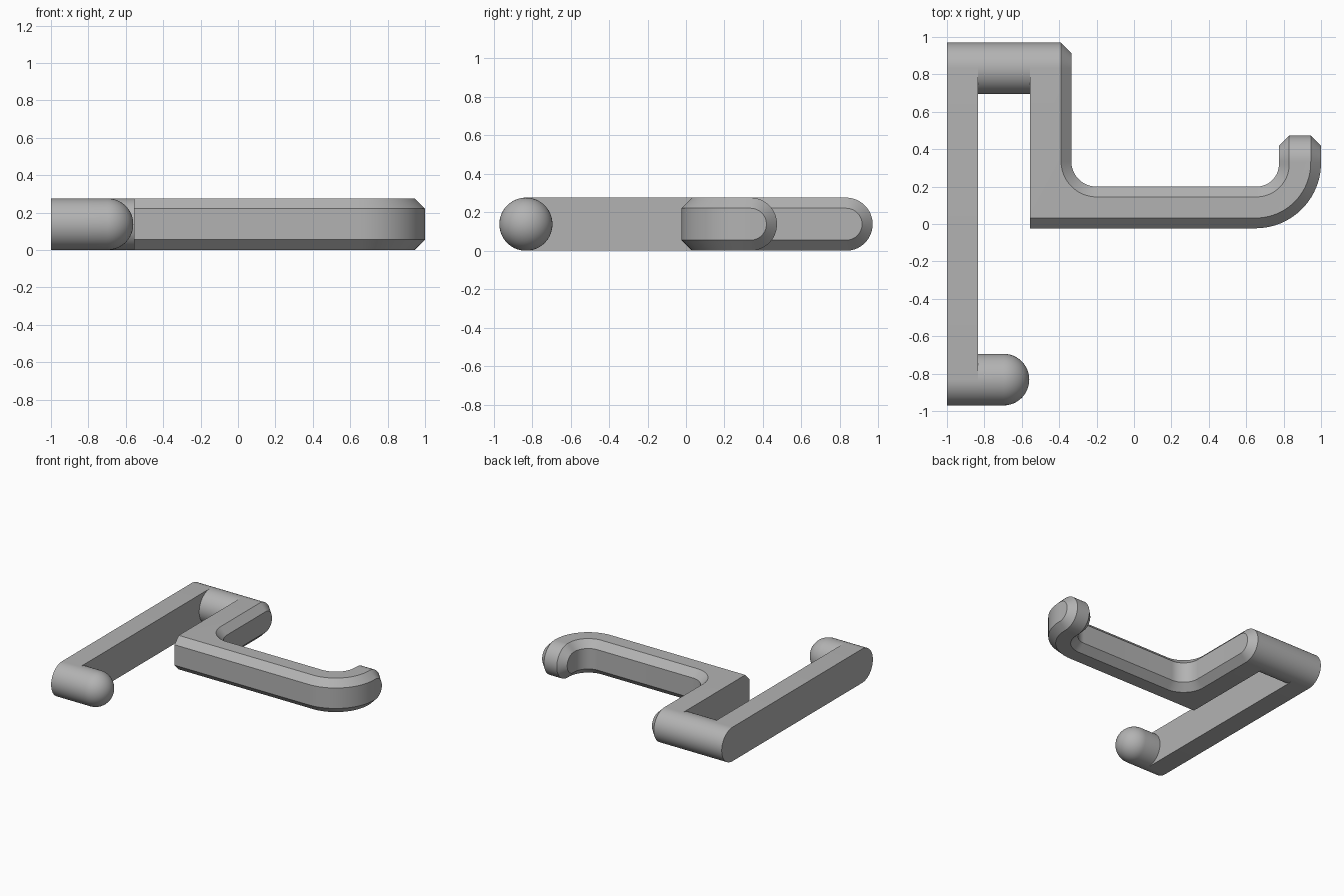
import bpy
import bmesh
import math
from mathutils import Matrix, Vector

if "Cube" in bpy.data.objects:
    bpy.data.objects.remove(bpy.data.objects["Cube"], do_unlink=True)

R = 0.138          # half thickness of every bar
CH = 0.055         # chamfer size
PIN_Y = 0.832      # distance of the pins from the centre
TIP_Y = 0.335      # where the hook tip starts to round off
ARM_L, ARM_R = -0.555, -0.335
TIP_L, TIP_R = 0.775, 1.0

grey = bpy.data.materials.new("plain grey")
grey.use_nodes = True
colour = (0.45, 0.45, 0.45, 1)
grey.diffuse_color = colour
grey.node_tree.nodes["Principled BSDF"].inputs["Base Color"].default_value = colour


def finish(name, bm):
    bmesh.ops.remove_doubles(bm, verts=bm.verts, dist=0.0005)
    bmesh.ops.dissolve_degenerate(bm, edges=bm.edges, dist=0.0005)
    bmesh.ops.recalc_face_normals(bm, faces=bm.faces)
    mesh = bpy.data.meshes.new(name)
    bm.to_mesh(mesh)
    bm.free()
    mesh.materials.append(grey)
    ob = bpy.data.objects.new(name, mesh)
    bpy.context.collection.objects.link(ob)
    bpy.ops.object.select_all(action="DESELECT")
    ob.select_set(True)
    bpy.context.view_layer.objects.active = ob
    bpy.ops.object.shade_smooth_by_angle(angle=math.radians(25))
    return ob


def arc(cx, cy, r, a0, a1, n=20):
    angles = [math.radians(a0 + (a1 - a0) * i / n) for i in range(n + 1)]
    return [(cx + r * math.cos(a), cy + r * math.sin(a)) for a in angles]


def skin(bm, rings, closed):
    """Bridge neighbouring rings of vertices with quads."""
    for a, b in zip(rings, rings[1:]):
        for i in range(len(a) if closed else len(a) - 1):
            j = (i + 1) % len(a)
            bm.faces.new((a[i], a[j], b[j], b[i]))


def half_round_end(bm, left, right, y, left_inset):
    """Round an end off about the x axis, with chamfered rims."""
    profile = [(left, R - CH), (left + left_inset, R), (right - CH, R), (right, R - CH)]
    rings = []
    for px, pr in profile:
        rings.append([bm.verts.new((px, py, pz + R)) for py, pz in arc(y, 0, pr, -90, 90, 32)])
    skin(bm, rings, False)
    bm.faces.new(rings[0])
    bm.faces.new(rings[-1])


def hook_outline(d):
    """Plan of the hook, drawn in by d on its chamfered sides; open at both ends."""
    tip = [(TIP_R - d, TIP_Y)]
    outer = arc(0.65, 0.327, 0.35 - d, -90, 0)
    inner = arc(0.655, 0.32, 0.12 + d, 0, -90)
    corner = arc(-0.2, 0.335, 0.135 + d, 270, 180)
    inner[-1] = (inner[-1][0], 0.2 - d)
    return ([(ARM_L, PIN_Y), (ARM_L, -0.023 + d)] + outer + tip
            + [(TIP_L + d, TIP_Y)] + inner + corner + [(ARM_R - d, PIN_Y)])


# Hook: arm, shelf and upturned tip
bm = bmesh.new()
layers = [(0, CH), (CH, 0), (2 * R - CH, 0), (2 * R, CH)]
rings = [[bm.verts.new((x, y, z)) for x, y in hook_outline(d)] for z, d in layers]
tip_start = 2 + 21                    # last point before the open tip
for a, b in zip(rings, rings[1:]):
    skin(bm, [a[:tip_start + 1], b[:tip_start + 1]], False)
    skin(bm, [a[tip_start + 1:], b[tip_start + 1:]], False)
bm.faces.new(rings[0])
bm.faces.new(rings[-1])
half_round_end(bm, ARM_L, ARM_R, PIN_Y, 0)
half_round_end(bm, TIP_L, TIP_R, TIP_Y, CH)
finish("hook", bm)

# Back plate: a bar with round ends
bm = bmesh.new()
stadium = arc(PIN_Y, R, R, -90, 90, 32) + arc(-PIN_Y, R, R, 90, 270, 32)
rings = [[bm.verts.new((x, y, z)) for y, z in stadium] for x in (-1, -0.835)]
skin(bm, rings, True)
for ring in rings:
    bm.faces.new(ring)
finish("back_plate", bm)


def pin(name, y, profile):
    """Turn a profile of (x, radius) about the x axis."""
    bm = bmesh.new()
    verts = [bm.verts.new((x, 0, r)) for x, r in profile]
    edges = [bm.edges.new(pair) for pair in zip(verts, verts[1:])]
    bmesh.ops.spin(bm, geom=verts + edges, cent=(0, 0, 0), axis=(1, 0, 0),
                   angle=math.tau, steps=64, use_merge=True)
    bmesh.ops.transform(bm, matrix=Matrix.Translation(Vector((0, y, R))), verts=bm.verts)
    finish(name, bm)


# Upper pin joins the plate to the hook, lower pin ends in a dome
pin("upper_pin", PIN_Y, [(-0.84, 0), (-0.84, R), (-0.55, R), (-0.55, 0)])
pin("lower_pin", -PIN_Y, [(-0.84, 0), (-0.84, R)] + arc(-0.56 - R, 0, R, 90, 0, 16))
